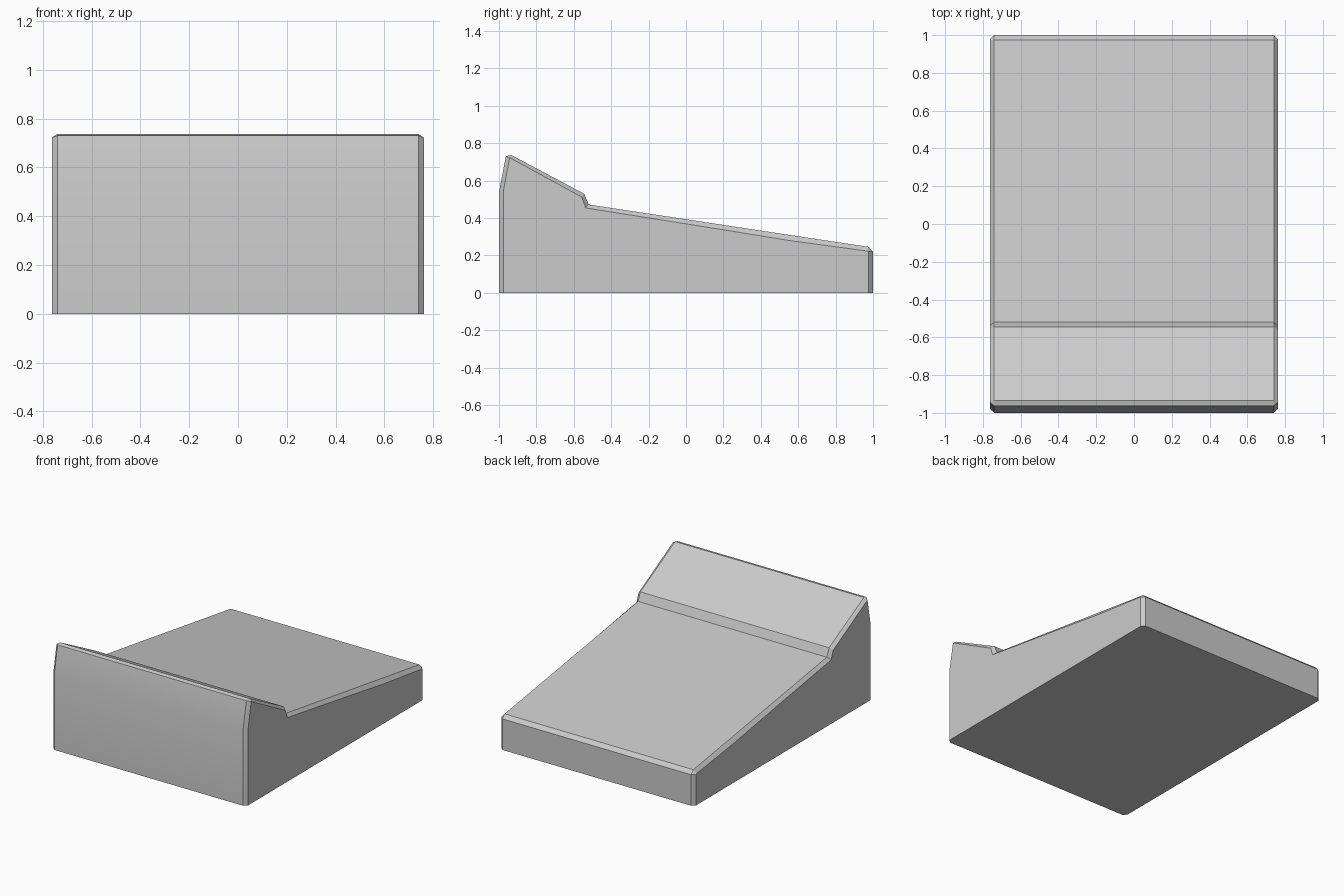
import bpy, bmesh, math

if "Cube" in bpy.data.objects:
    bpy.data.objects.remove(bpy.data.objects["Cube"])

# Side profile (y, z): full outline, and the matching inset outline on the chamfered sides
outer = [(-1, 0), (-1, 0.54), (-0.963, 0.73), (-0.935, 0.737), (-0.545, 0.53),
         (-0.52, 0.472), (0.2, 0.363), (0.55, 0.31), (0.975, 0.246), (1, 0.22), (1, 0)]
inset = [(-0.977, 0), (-0.977, 0.54), (-0.943, 0.722), (-0.938, 0.72), (-0.557, 0.512),
         (-0.537, 0.454), (0.2, 0.337), (0.55, 0.28), (0.972, 0.223), (0.977, 0.22), (0.977, 0)]

bm = bmesh.new()


def ring(x, profile):
    return [bm.verts.new((x, y, z)) for y, z in profile]


# Body: four outlines across the width, skinned together and capped
rings = [ring(-0.763, inset), ring(-0.74, outer), ring(0.74, outer), ring(0.763, inset)]
n = len(outer)
for a, b in zip(rings, rings[1:]):
    for i in range(n):
        j = (i + 1) % n
        bm.faces.new((a[i], a[j], b[j], b[i]))
bm.faces.new(rings[0])
bm.faces.new(rings[-1])
bmesh.ops.recalc_face_normals(bm, faces=bm.faces)

mesh = bpy.data.meshes.new("sloped_console_body")
bm.to_mesh(mesh)
bm.free()
body = bpy.data.objects.new("sloped_console_body", mesh)
bpy.context.collection.objects.link(body)

# Smooth the gently curved front, keep chamfers crisp
bpy.context.view_layer.objects.active = body
body.select_set(True)
bpy.ops.object.shade_smooth_by_angle(angle=math.radians(15))
